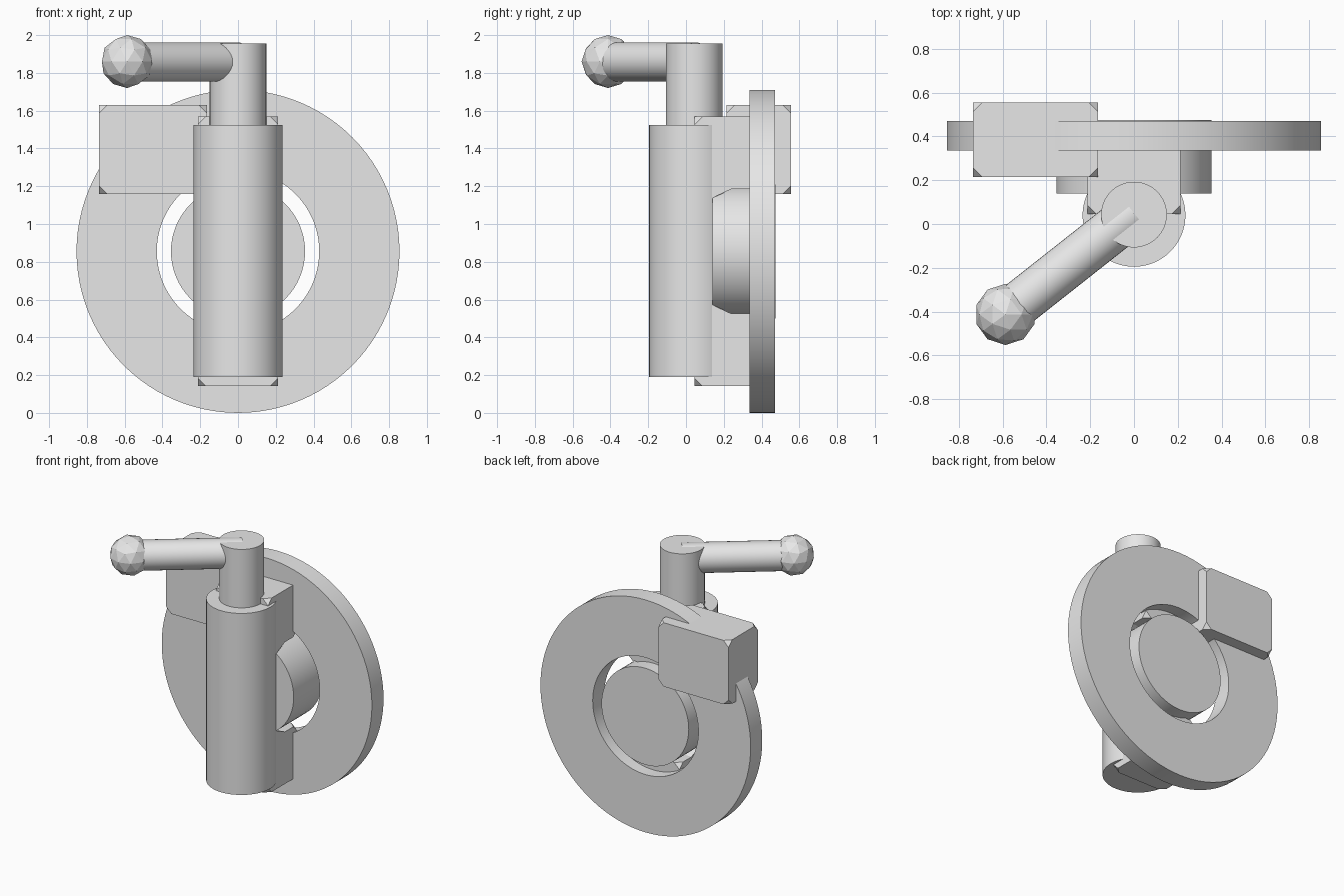
import bpy, bmesh, math
from mathutils import Vector

cube = bpy.data.objects.get("Cube")
if cube:
    bpy.data.objects.remove(cube, do_unlink=True)

# One plain grey for every part
grey = bpy.data.materials.new("plain_grey")
grey.use_nodes = True
colour = (0.8, 0.8, 0.8, 1)
grey.diffuse_color = colour
grey.node_tree.nodes["Principled BSDF"].inputs["Base Color"].default_value = colour


def finish(name, bm, smooth=False):
    bmesh.ops.recalc_face_normals(bm, faces=bm.faces)
    mesh = bpy.data.meshes.new(name)
    bm.to_mesh(mesh)
    bm.free()
    obj = bpy.data.objects.new(name, mesh)
    bpy.context.collection.objects.link(obj)
    mesh.materials.append(grey)
    if smooth:
        bpy.ops.object.select_all(action='DESELECT')
        obj.select_set(True)
        bpy.context.view_layer.objects.active = obj
        bpy.ops.object.shade_smooth_by_angle(angle=math.radians(30))
    return obj


def rod(name, start, end, radius, sides=64):
    """Capped cylinder between two points."""
    start, end = Vector(start), Vector(end)
    axis = end - start
    bm = bmesh.new()
    bmesh.ops.create_cone(bm, cap_ends=True, segments=sides, radius1=radius,
                          radius2=radius, depth=axis.length)
    bm.transform(axis.to_track_quat('Z', 'Y').to_matrix().to_4x4())
    bmesh.ops.translate(bm, verts=bm.verts, vec=(start + end) / 2)
    return finish(name, bm, True)


def extruded(name, profile, x0, x1, corners, cut=0.042):
    """Side profile (y, z) extruded along x, with the listed corners clipped."""
    bm = bmesh.new()
    face = bm.faces.new([bm.verts.new((x0, y, z)) for y, z in profile])
    new = bmesh.ops.extrude_face_region(bm, geom=[face])["geom"]
    bmesh.ops.translate(bm, vec=(x1 - x0, 0, 0),
                        verts=[g for g in new if isinstance(g, bmesh.types.BMVert)])
    picked = [v for v in bm.verts
              if any((Vector(v.co.yz) - Vector(c)).length < 1e-4 for c in corners)]
    bmesh.ops.bevel(bm, geom=picked, offset=cut, segments=1, affect='VERTICES')
    return finish(name, bm)


# Brake disc: a flat ring turned around the y axis
bm = bmesh.new()
ring = [bm.verts.new((r, y, 0)) for r, y in
        ((0.43, 0.335), (0.855, 0.335), (0.855, 0.47), (0.43, 0.47))]
edges = [bm.edges.new((ring[i], ring[(i + 1) % 4])) for i in range(4)]
bmesh.ops.spin(bm, geom=ring + edges, cent=(0, 0, 0), axis=(0, 1, 0),
               angle=math.tau, steps=96, use_merge=True)
bmesh.ops.remove_doubles(bm, verts=bm.verts, dist=1e-4)
bmesh.ops.translate(bm, verts=bm.verts, vec=(0, 0, 0.855))
finish("disc_ring", bm, True)

# Hub in the middle of the ring
rod("hub", (0, 0.14, 0.855), (0, 0.475, 0.855), 0.355)

# C-shaped bracket, its profile mirrored about the hub height
lower = [(0.08, 0.60), (0.24, 0.525), (0.38, 0.525), (0.38, 0.142), (0.045, 0.142)]
upper = [(y, 1.71 - z) for y, z in reversed(lower)]
extruded("bracket", lower + upper, -0.213, 0.213,
         lower[2:] + upper[:3])

# Clamp block over the ring
box = [(0.215, 1.16), (0.555, 1.16), (0.555, 1.63), (0.215, 1.63)]
extruded("clamp_block", box, -0.735, -0.165, box)

# Upright post, spindle and handle
rod("post", (0, 0.04, 0.19), (0, 0.04, 1.525), 0.235)
rod("spindle", (0, 0.043, 1.5), (0, 0.043, 1.955), 0.15)
rod("handle_rod", (0, 0.05, 1.858), (-0.587, -0.413, 1.858), 0.104, 32)

# Faceted knob at the end of the handle
bm = bmesh.new()
bmesh.ops.create_icosphere(bm, subdivisions=2, radius=0.14)
bmesh.ops.translate(bm, verts=bm.verts, vec=(-0.587, -0.413, 1.86))
finish("handle_knob", bm)
